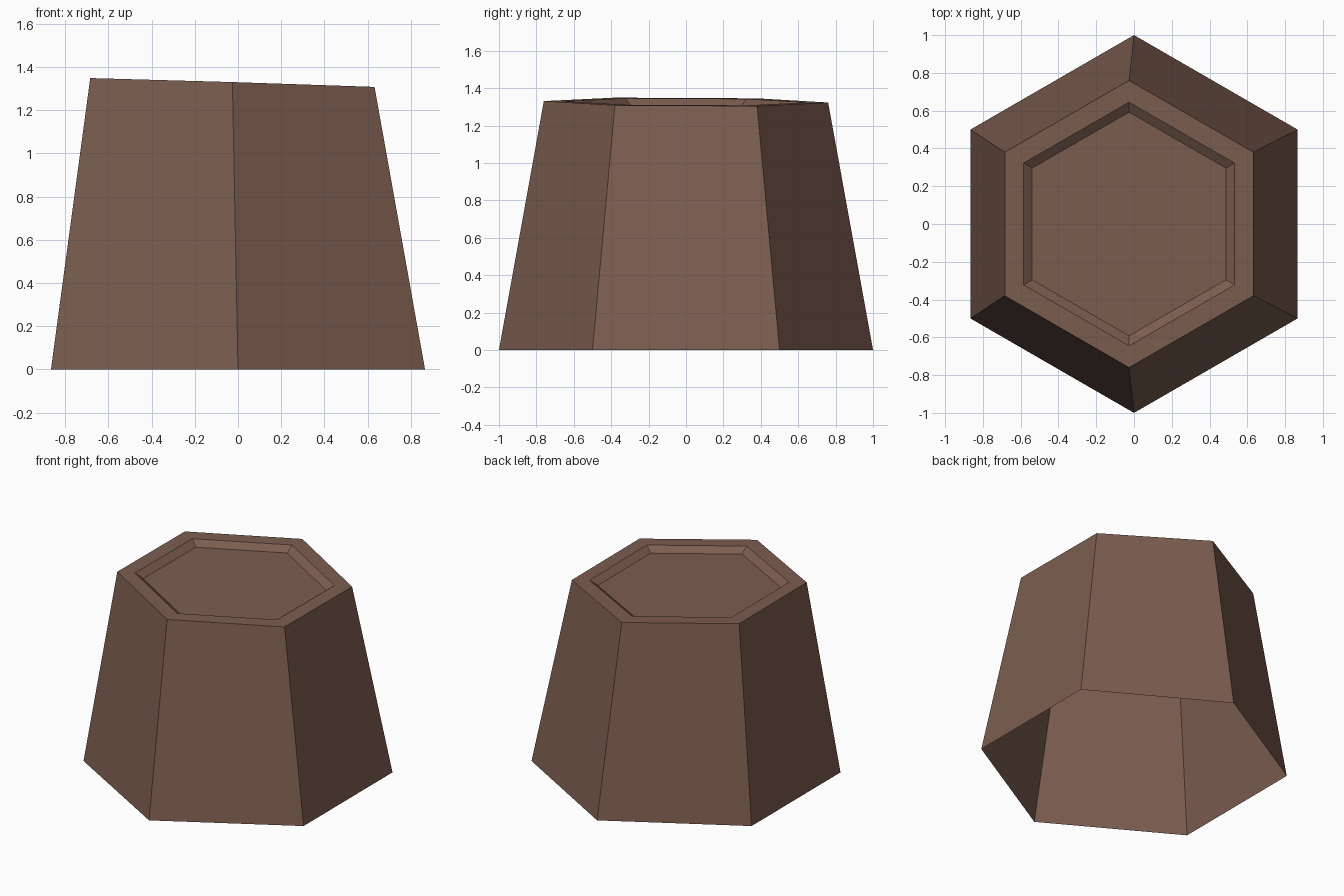
import bpy
import bmesh
from math import cos, sin, radians

if "Cube" in bpy.data.objects:
    bpy.data.objects.remove(bpy.data.objects["Cube"], do_unlink=True)

SIDES = 6
TOP_SHIFT = -0.026
TOP_SLOPE = (-0.031, -0.005)


def flat_material(name, rgb):
    color = (*rgb, 1.0)
    mat = bpy.data.materials.new(name)
    mat.use_nodes = True
    mat.diffuse_color = color
    mat.node_tree.nodes["Principled BSDF"].inputs["Base Color"].default_value = color
    return mat


def hex_ring(bm, radius, height, tilted):
    """Six corners, level for the base or leaning with the top."""
    verts = []
    for i in range(SIDES):
        angle = radians(90 + i * 360 / SIDES)
        x, y, z = radius * cos(angle), radius * sin(angle), height
        if tilted:
            x += TOP_SHIFT
            z += TOP_SLOPE[0] * x + TOP_SLOPE[1] * y
        verts.append(bm.verts.new((x, y, z)))
    return verts


# Open-bottomed tapered shell: base, rim, recess lip, recess floor
profile = [(1.0, 0.0, False), (0.76, 1.326, True),
           (0.645, 1.326, True), (0.592, 1.289, True)]

bm = bmesh.new()
rings = [hex_ring(bm, *step) for step in profile]
for low, high in zip(rings, rings[1:]):
    for i in range(SIDES):
        j = (i + 1) % SIDES
        bm.faces.new((low[i], low[j], high[j], high[i]))
bm.faces.new(rings[-1])

mesh = bpy.data.meshes.new("tapered_hexagonal_shell")
bm.to_mesh(mesh)
bm.free()
mesh.materials.append(flat_material("warm brown", (0.2, 0.109, 0.079)))
shell = bpy.data.objects.new("tapered_hexagonal_shell", mesh)
bpy.context.collection.objects.link(shell)
